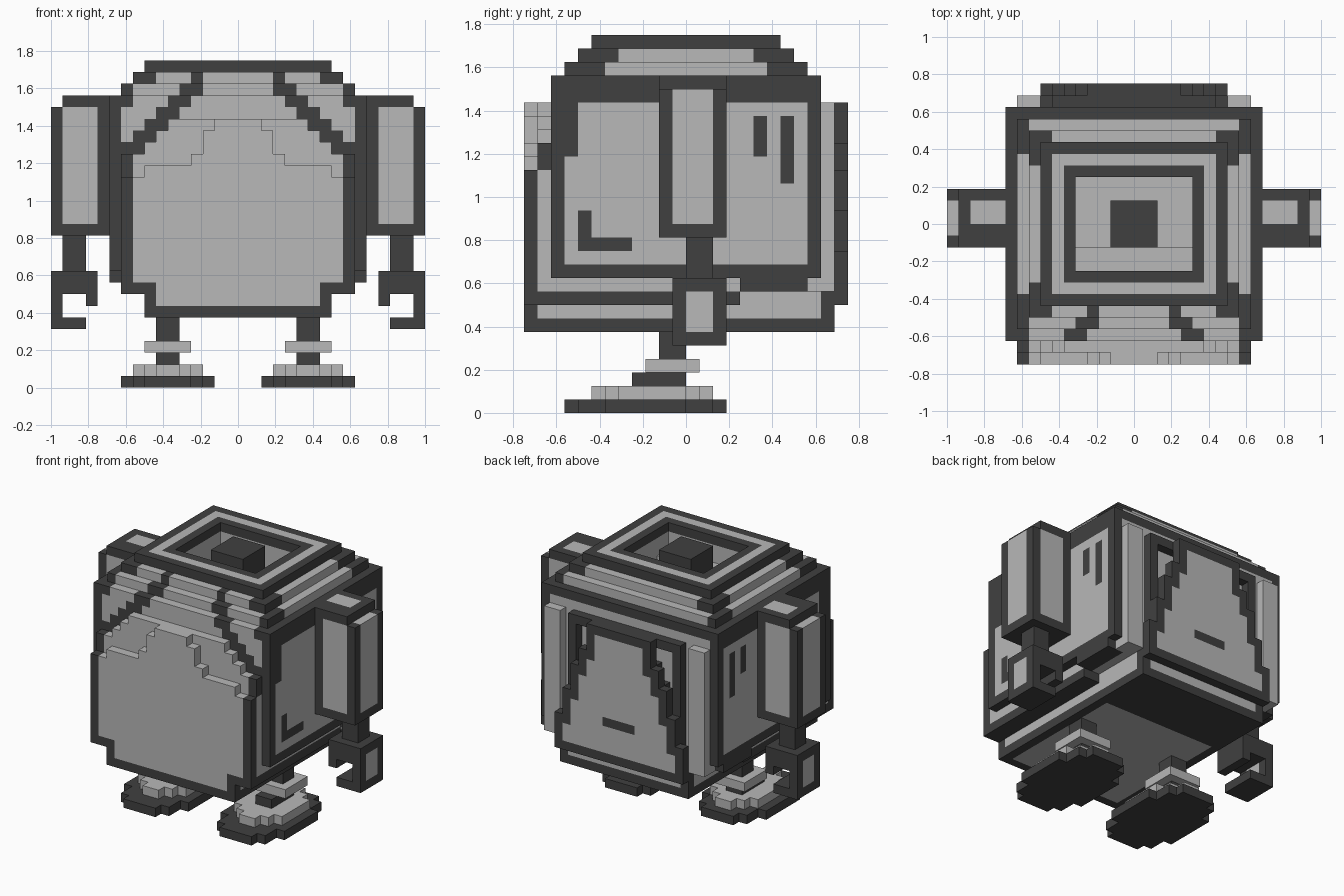
import bpy, bmesh

cube = bpy.data.objects.get("Cube")
if cube:
    bpy.data.objects.remove(cube)

U = 0.0625          # edge of one block
DARK, LIGHT = 0, 1


def material(name, value):
    m = bpy.data.materials.new(name)
    m.use_nodes = True
    col = (value, value, value, 1)
    m.diffuse_color = col
    bsdf = m.node_tree.nodes["Principled BSDF"]
    bsdf.inputs["Base Color"].default_value = col
    bsdf.inputs["Roughness"].default_value = 0.9
    return m


MATS = [material("dark grey", 0.051), material("light grey", 0.48)]


def fill(vox, xs, ys, zs, colour):
    """Fill a block range with a colour; None carves it away."""
    for x in range(*xs):
        for y in range(*ys):
            for z in range(*zs):
                if colour is None:
                    vox.pop((x, y, z), None)
                else:
                    vox[x, y, z] = colour


def both(vox, xs, ys, zs, colour):
    """Fill a block range and its mirror image across x."""
    fill(vox, xs, ys, zs, colour)
    fill(vox, (-xs[1], -xs[0]), ys, zs, colour)


def mid(vox, half, ys, zs, colour):
    fill(vox, (-half, half), ys, zs, colour)


def build(name, vox, mirror=False):
    """Skin the outer sides of the blocks and merge flat faces."""
    if mirror:
        vox = {(-1 - x, y, z): c for (x, y, z), c in vox.items()}
    bm = bmesh.new()
    cache = {}

    def vert(p):
        if p not in cache:
            cache[p] = bm.verts.new([v * U for v in p])
        return cache[p]

    for p, colour in vox.items():
        for axis in range(3):
            for side in (0, 1):
                n = list(p)
                n[axis] += 2 * side - 1
                if tuple(n) in vox:
                    continue
                corners = []
                for a, b in ((0, 0), (1, 0), (1, 1), (0, 1)):
                    q = list(p)
                    q[axis] += side
                    q[(axis + 1) % 3] += a
                    q[(axis + 2) % 3] += b
                    corners.append(vert(tuple(q)))
                if not side:
                    corners.reverse()
                bm.faces.new(corners).material_index = colour
    bmesh.ops.dissolve_limit(bm, angle_limit=0.01, verts=bm.verts[:],
                             edges=bm.edges[:], delimit={'MATERIAL'})
    me = bpy.data.meshes.new(name)
    bm.to_mesh(me)
    bm.free()
    for m in MATS:
        me.materials.append(m)
    ob = bpy.data.objects.new(name, me)
    bpy.context.collection.objects.link(ob)


# Main body: dark edged box with light panels
body = {}
mid(body, 11, (-10, 10), (10, 25), DARK)
both(body, (10, 11), (-9, 9), (11, 23), LIGHT)
both(body, (10, 11), (-9, -8), (19, 23), DARK)
mid(body, 10, (-10, -9), (11, 24), LIGHT)
mid(body, 9, (-10, -9), (24, 25), LIGHT)
mid(body, 10, (9, 10), (11, 24), LIGHT)

# Side markings
both(body, (10, 11), (-8, -7), (12, 15), DARK)
both(body, (10, 11), (-8, -4), (12, 13), DARK)
both(body, (10, 11), (5, 6), (19, 22), DARK)
both(body, (10, 11), (7, 8), (17, 22), DARK)

# Stepped crown with dark corners
mid(body, 10, (-9, 9), (25, 26), LIGHT)
mid(body, 9, (-8, 8), (26, 27), LIGHT)
for ys in ((-9, -6), (6, 9)):
    both(body, (9, 10), ys, (25, 26), DARK)
for ys in ((-8, -5), (5, 8)):
    both(body, (7, 9), ys, (26, 27), DARK)

# Diagonal dark steps framing the front
for z in range(20, 27):
    y = -10 + max(0, z - 24)
    both(body, (max(3, 28 - z), 30 - z), (y, y + 1), (z, z + 1), DARK)

# Top rim, sunken well and centre knob
mid(body, 8, (-7, 7), (27, 28), DARK)
mid(body, 7, (-6, 6), (27, 28), LIGHT)
mid(body, 6, (-5, 5), (27, 28), DARK)
mid(body, 6, (-5, 5), (23, 27), LIGHT)
mid(body, 5, (-4, 4), (24, 28), None)
mid(body, 5, (-4, -2), (24, 25), LIGHT)
mid(body, 2, (-2, 2), (24, 28), DARK)
build("body", body)

# Lower hull
hull = {}
mid(hull, 8, (-11, 11), (6, 9), DARK)
mid(hull, 10, (-11, 4), (8, 9), DARK)
mid(hull, 10, (-11, 10), (9, 10), LIGHT)
both(hull, (7, 8), (-11, 4), (7, 8), LIGHT)
both(hull, (7, 8), (4, 10), (7, 9), LIGHT)
both(hull, (9, 11), (4, 9), (9, 10), DARK)
mid(hull, 7, (10, 11), (7, 8), LIGHT)
mid(hull, 7, (-11, 4), (6, 7), LIGHT)
build("lower_hull", hull)

# Front plate: stepped light bulge with dark rim
plate = {}
mid(plate, 10, (-11, -10), (9, 20), LIGHT)
both(plate, (9, 10), (-11, -10), (18, 20), DARK)
for z in range(20, 23):
    mid(plate, 28 - z, (-11, -10), (z, z + 1), LIGHT)
front = (-12, -11)
mid(plate, 8, front, (6, 8), DARK)
mid(plate, 10, front, (8, 18), DARK)
mid(plate, 9, front, (9, 18), LIGHT)
mid(plate, 7, front, (7, 9), LIGHT)
for half, top in ((10, 18), (8, 19), (4, 20), (3, 22), (2, 23)):
    if top > 18:
        mid(plate, half, front, (18, top), LIGHT)
build("front_plate", plate)

# Back panel: frame, tapered hatch, slot and pillars
back = {}
mid(back, 7, (10, 11), (9, 23), DARK)
mid(back, 6, (10, 11), (9, 22), None)
for half, z0, z1 in ((8, 8, 12), (7, 12, 15), (6, 15, 18), (5, 18, 20), (4, 20, 23)):
    mid(back, half, (11, 12), (z0, z1), DARK)
    mid(back, half - 1, (11, 12), (max(z0 - 1, 9), min(z1 - 1, 22)), LIGHT)
    mid(back, half - 1, (10, 11), (max(z0, 9), z1), DARK)
mid(back, 3, (11, 12), (20, 22), LIGHT)
mid(back, 2, (11, 12), (12, 13), DARK)
build("back_panel", back)
pillar = {}
both(pillar, (8, 10), (10, 11), (9, 23), LIGHT)
build("back_pillars", pillar)

# Arms with light panels
arm = {}
fill(arm, (11, 16), (-2, 3), (13, 24), DARK)
fill(arm, (10, 15), (-2, 3), (24, 25), DARK)
fill(arm, (15, 16), (-1, 2), (14, 24), LIGHT)
for y in (-2, 2):
    fill(arm, (12, 15), (y, y + 1), (14, 24), LIGHT)
fill(arm, (10, 14), (0, 2), (24, 25), LIGHT)

# Wrists and open claw hands
hand = {}
fill(hand, (13, 15), (0, 2), (10, 13), DARK)
fill(hand, (12, 16), (-1, 3), (5, 10), DARK)
fill(hand, (13, 15), (-1, 3), (6, 8), None)
fill(hand, (12, 13), (-1, 3), (5, 7), None)
fill(hand, (15, 16), (0, 2), (6, 9), LIGHT)

# Legs with a light ring
leg = {}
fill(leg, (5, 7), (-2, 0), (4, 6), DARK)
fill(leg, (4, 8), (-3, 1), (3, 4), LIGHT)
fill(leg, (5, 7), (-4, 0), (2, 3), DARK)

# Feet: rounded light instep on a dark sole
foot = {}


def rounded(x0, x1, y0, y1, z, colour, cuts):
    for i in range(y1 - y0):
        near = min(i, y1 - y0 - 1 - i)
        c = cuts[near] if near < len(cuts) else 0
        fill(foot, (x0 + c, x1 - c), (y0 + i, y0 + i + 1), (z, z + 1), colour)


rounded(2, 10, -9, 3, 0, DARK, (2, 1, 1))
rounded(3, 9, -7, 2, 1, LIGHT, (2, 1))

for side, flip in (("left", False), ("right", True)):
    build(side + "_arm", arm, flip)
    build(side + "_hand", hand, flip)
    build(side + "_leg", leg, flip)
    build(side + "_foot", foot, flip)
